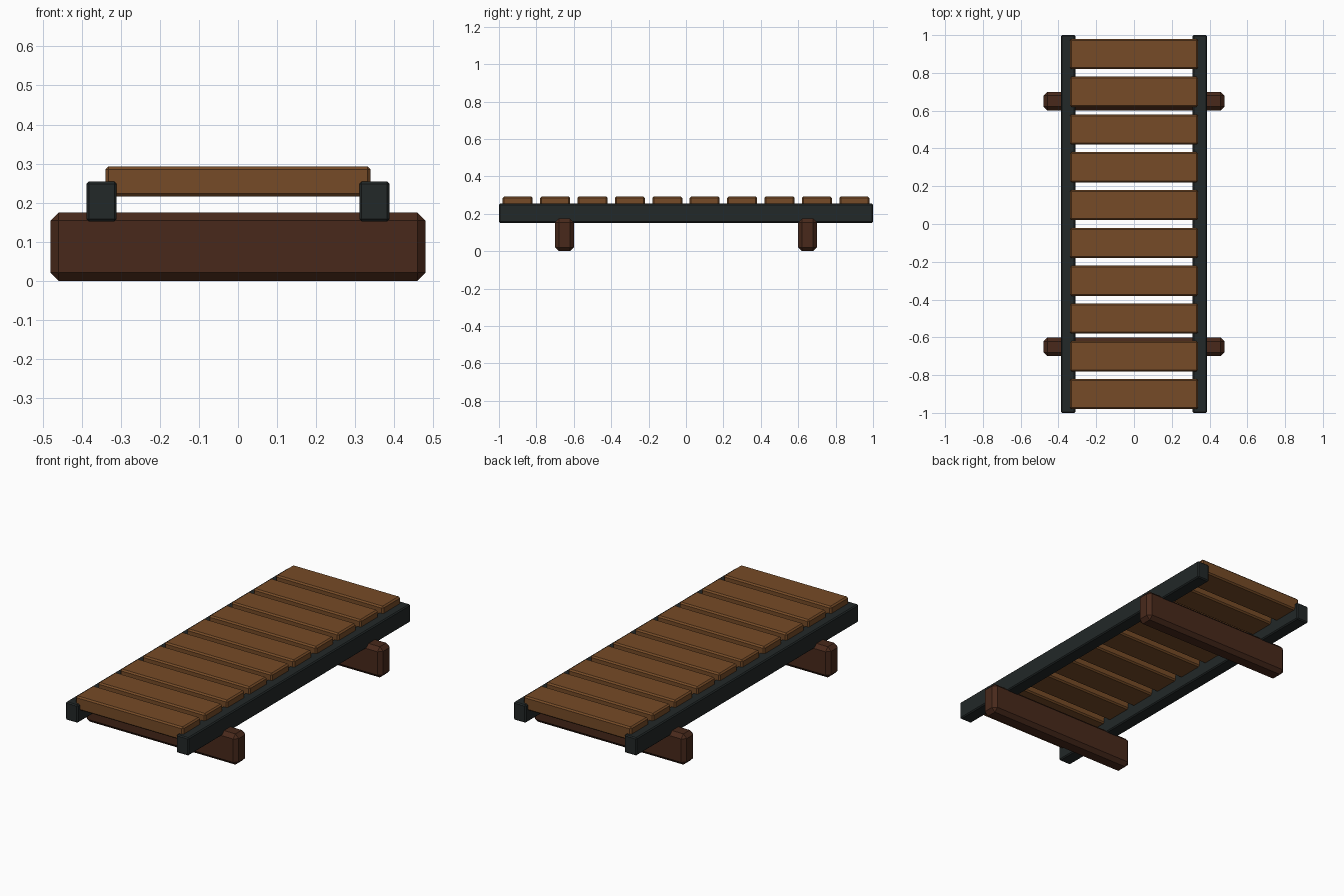
import bpy, bmesh
from mathutils import Vector

if "Cube" in bpy.data.objects:
    bpy.data.objects.remove(bpy.data.objects["Cube"])


def material(name, color):
    m = bpy.data.materials.new(name)
    m.diffuse_color = (*color, 1)
    m.use_nodes = True
    m.node_tree.nodes["Principled BSDF"].inputs["Base Color"].default_value = m.diffuse_color
    return m


def beveled_box(name, lo, hi, bevel, mat):
    """Box between two corners with single-segment chamfered edges."""
    lo, hi = Vector(lo), Vector(hi)
    size = hi - lo
    bm = bmesh.new()
    bmesh.ops.create_cube(bm, size=1)
    bmesh.ops.scale(bm, vec=size, verts=bm.verts)
    bmesh.ops.bevel(bm, geom=bm.edges[:], offset=bevel, segments=1,
                    affect='EDGES', profile=0.5)
    mesh = bpy.data.meshes.new(name)
    bm.to_mesh(mesh)
    bm.free()
    mesh.materials.append(mat)
    obj = bpy.data.objects.new(name, mesh)
    obj.location = (lo + hi) / 2
    bpy.context.collection.objects.link(obj)
    return obj


slat_wood = material("slat_wood", (0.18, 0.07, 0.02))
beam_wood = material("beam_wood", (0.065, 0.022, 0.011))
rail_metal = material("rail_metal", (0.016, 0.021, 0.021))

# Cross beams resting on the ground
for side, y in (("front", -0.65), ("back", 0.65)):
    beveled_box(f"{side}_cross_beam", (-0.48, y - 0.05, 0),
                (0.48, y + 0.05, 0.175), 0.021, beam_wood)

# Long side rails
for side, x in (("left", -0.349), ("right", 0.349)):
    beveled_box(f"{side}_rail", (x - 0.0385, -1, 0.152),
                (x + 0.0385, 1, 0.254), 0.006, rail_metal)

# Row of deck slats
for i in range(10):
    y = -0.9 + 0.2 * i
    beveled_box(f"slat_{i + 1}", (-0.339, y - 0.08, 0.216),
                (0.339, y + 0.08, 0.293), 0.008, slat_wood)
